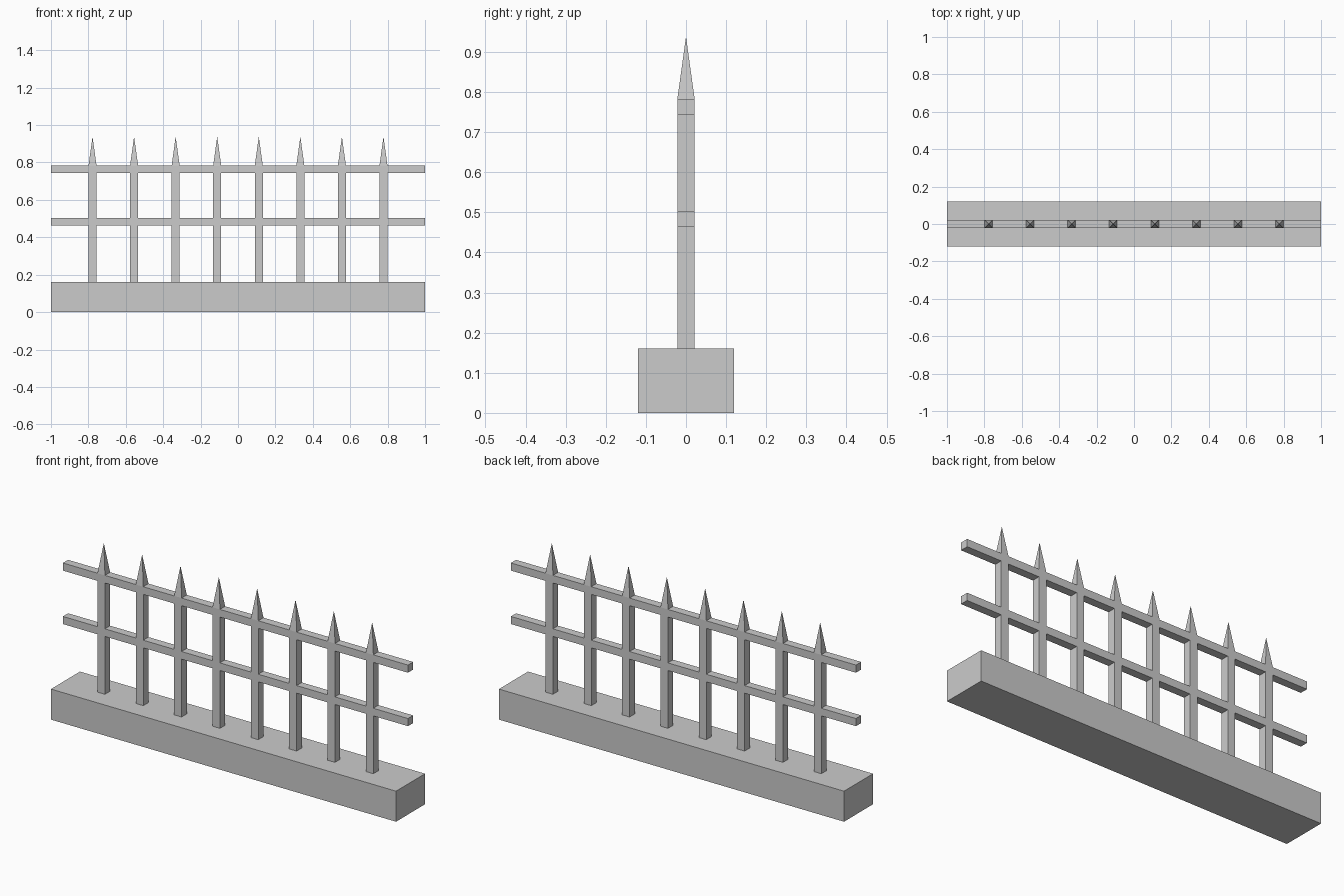
import bpy
import bmesh
from mathutils import Matrix, Vector

if "Cube" in bpy.data.objects:
    bpy.data.objects.remove(bpy.data.objects["Cube"], do_unlink=True)

# Overall dimensions
HALF = 0.0215          # half thickness of rails and pickets
BASE_TOP = 0.16
LOWER_RAIL = (0.463, 0.503)
UPPER_RAIL = (0.743, 0.783)
TIP = 0.938
COUNT = 8
SPACING = 2 / 9

# Single grey finish
grey = bpy.data.materials.new("plain_grey")
grey.use_nodes = True
colour = (0.6, 0.6, 0.6, 1)
grey.diffuse_color = colour
grey.node_tree.nodes["Principled BSDF"].inputs["Base Color"].default_value = colour


def add_box(bm, half_x, half_y, bottom, top):
    size = Matrix.Diagonal((2 * half_x, 2 * half_y, top - bottom, 1))
    place = Matrix.Translation((0, 0, (bottom + top) / 2))
    bmesh.ops.create_cube(bm, size=1, matrix=place @ size)


def add_spike(bm, half, bottom, top):
    corners = [bm.verts.new((x * half, y * half, bottom))
               for x, y in ((-1, -1), (1, -1), (1, 1), (-1, 1))]
    tip = bm.verts.new(Vector((0, 0, top)))
    bm.faces.new(corners[::-1])
    for i in range(4):
        bm.faces.new((corners[i], corners[(i + 1) % 4], tip))


def finish(bm, name):
    mesh = bpy.data.meshes.new(name)
    bm.to_mesh(mesh)
    bm.free()
    mesh.materials.append(grey)
    return add_object(name, mesh)


def add_object(name, mesh):
    obj = bpy.data.objects.new(name, mesh)
    bpy.context.collection.objects.link(obj)
    return obj


# Base plinth and the two rails
for name, half_y, bottom, top in (
        ("base_plinth", 0.12, 0, BASE_TOP),
        ("lower_rail", HALF, *LOWER_RAIL),
        ("upper_rail", HALF, *UPPER_RAIL)):
    bm = bmesh.new()
    add_box(bm, 1, half_y, bottom, top)
    finish(bm, name)

# Pickets fit between the rails, with a pointed spike on top
bm = bmesh.new()
add_box(bm, HALF, HALF, BASE_TOP, LOWER_RAIL[0])
add_box(bm, HALF, HALF, LOWER_RAIL[1], UPPER_RAIL[0])
add_spike(bm, HALF, UPPER_RAIL[1], TIP)
first = finish(bm, "picket_1")
for i in range(COUNT):
    picket = first if i == 0 else add_object(f"picket_{i + 1}", first.data)
    picket.location.x = (i - (COUNT - 1) / 2) * SPACING
